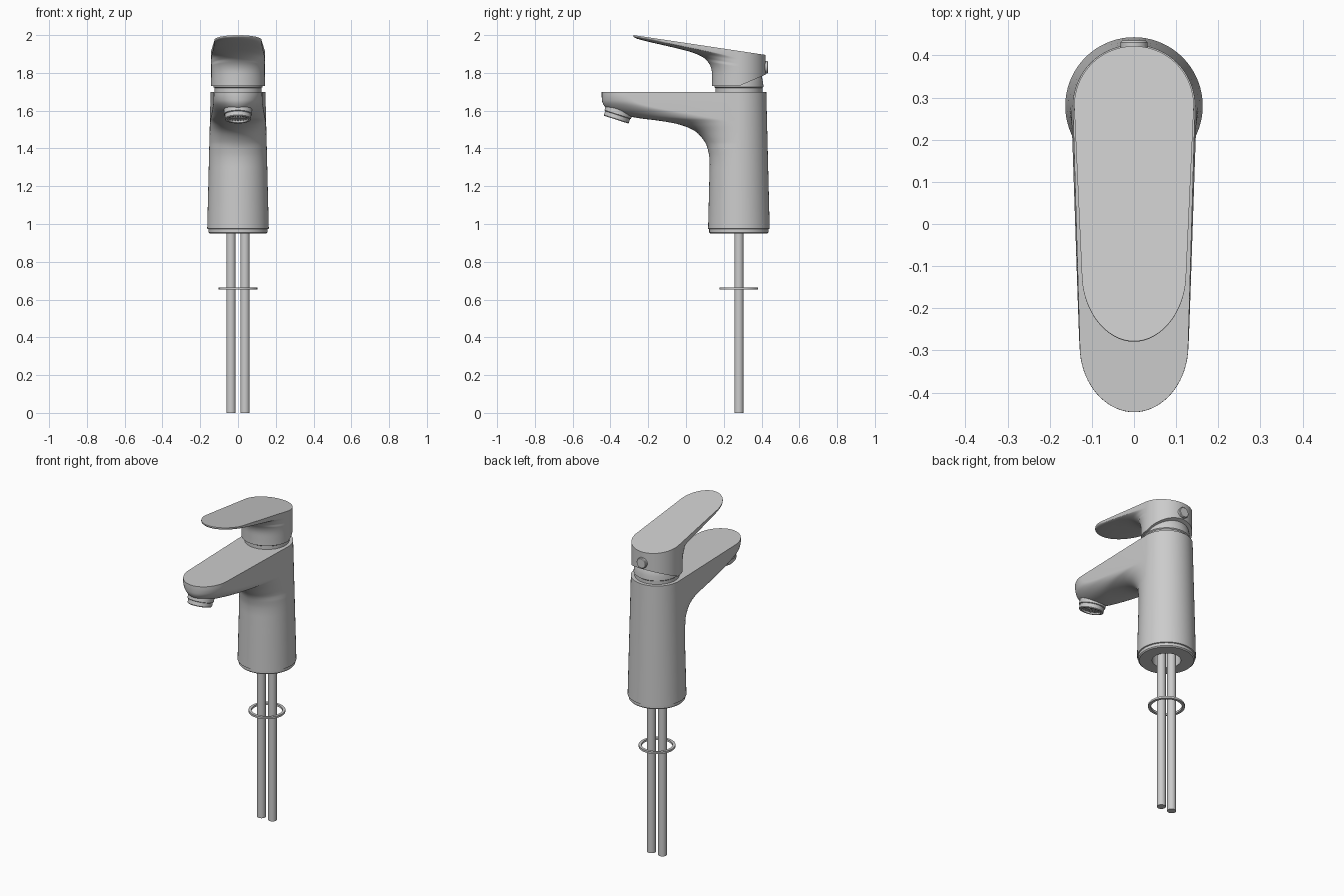
import bpy, bmesh, math
from mathutils import Matrix, Vector

if "Cube" in bpy.data.objects:
    bpy.data.objects.remove(bpy.data.objects["Cube"])

CY = 0.28  # y of the vertical axis of the tap


def finish(name, bm, angle=35):
    bmesh.ops.remove_doubles(bm, verts=bm.verts[:], dist=1e-5)
    bmesh.ops.recalc_face_normals(bm, faces=bm.faces[:])
    me = bpy.data.meshes.new(name)
    bm.to_mesh(me)
    bm.free()
    me.shade_smooth()
    me.set_sharp_from_angle(angle=math.radians(angle))
    ob = bpy.data.objects.new(name, me)
    bpy.context.collection.objects.link(ob)
    return ob


def spline(rows, sub=4):
    """Catmull-Rom through rows of equal length."""
    p = [Vector(r) for r in rows]
    out = []
    for i in range(len(p) - 1):
        a, b, c, d = p[max(i - 1, 0)], p[i], p[i + 1], p[min(i + 2, len(p) - 1)]
        for k in range(sub):
            t = k / sub
            out.append(0.5 * (2 * b + (c - a) * t + (2 * a - 5 * b + 4 * c - d) * t * t
                              + (3 * b - a - 3 * c + d) * t ** 3))
    return out + [p[-1]]


def loft(rows, radius, taper, height, half=36):
    """Stack rounded outlines; each row is (level, front y, nose length)."""
    bm = bmesh.new()
    rings = []
    for lv, front, nose in spline(rows):
        r = radius(lv)
        yc = min(front + nose, CY)
        nose = yc - front
        ring = []
        for part, (y0, ry) in enumerate(((CY, r), (yc, nose))):
            for i in range(half + 1):
                a = math.pi * (part + i / half)
                y = y0 + ry * math.sin(a)
                x = r * math.cos(a) * (1 - taper * max(0, CY - y) * (front < 0.11))
                ring.append(bm.verts.new((x, y, height(lv, y))))
        rings.append(ring)
    n = len(rings[0])
    for a, b in zip(rings, rings[1:]):
        for i in range(n):
            j = (i + 1) % n
            bm.faces.new((a[i], a[j], b[j], b[i]))
    return bm, rings


def lathe(name, profile, loc, tilt=0, steps=56, closed=False):
    """Spin an (r, z) profile about the local z axis."""
    bm = bmesh.new()
    vs = [bm.verts.new((r, 0, z)) for r, z in profile]
    es = [bm.edges.new(e) for e in zip(vs, vs[1:])]
    if closed:
        es.append(bm.edges.new((vs[-1], vs[0])))
    bmesh.ops.spin(bm, geom=vs + es, cent=(0, 0, 0), axis=(0, 0, 1),
                   angle=2 * math.pi, steps=steps)
    bm.transform(Matrix.Translation(loc) @ Matrix.Rotation(math.radians(tilt), 4, 'X'))
    return finish(name, bm)


# Body and spout in one smooth loft, flat on top
body_rows = [(0.975, 0.117, 0.163), (1.08, 0.1196, 0.1604), (1.18, 0.122, 0.158),
             (1.27, 0.1243, 0.1557), (1.33, 0.125, 0.155), (1.38, 0.119, 0.161),
             (1.434, 0.1, 0.18), (1.49, 0.05, 0.22), (1.525, -0.03, 0.28),
             (1.545, -0.13, 0.35), (1.562, -0.26, 0.4), (1.587, -0.37, 0.38),
             (1.612, -0.42, 0.28), (1.64, -0.441, 0.19), (1.67, -0.446, 0.155),
             (1.70, -0.446, 0.15)]
bm, rings = loft(body_rows, lambda z: 0.163 - 0.018 * (z - 0.975) / 0.725,
                 0.2, lambda z, y: z)
bm.faces.new(rings[-1])
finish("body_and_spout", bm)

# Base ring with the hollow underneath
lathe("base_ring", [(0, 1.05), (0.08, 1.05), (0.08, 0.95), (0.151, 0.95), (0.157, 0.956),
                    (0.157, 0.973), (0.163, 0.975)], (0, CY, 0))

# Cartridge cover between body and lever
lathe("cartridge_cover", [(0.124, 1.69), (0.124, 1.72), (0.13, 1.725), (0.128, 1.75),
                          (0.122, 1.78), (0.105, 1.81), (0, 1.82)], (0, CY, 0))

# Lever: level is the depth below the sloping top face
lever_rows = [(0, -0.278, 0.15), (0.008, -0.278, 0.155), (0.016, -0.26, 0.19),
              (0.024, -0.19, 0.26), (0.032, -0.09, 0.3), (0.043, 0.02, 0.25),
              (0.06, 0.085, 0.19), (0.085, 0.118, 0.16), (0.12, 0.135, 0.145),
              (0.17, 0.138, 0.142), (0.22, 0.138, 0.142), (0.28, 0.138, 0.142)]
bm, rings = loft(lever_rows, lambda d: 0.142, 0.32,
                 lambda d, y: 1.8953 + 0.15 * (0.42 - y) - d)
bm.faces.new(rings[0])
bmesh.ops.remove_doubles(bm, verts=bm.verts[:], dist=1e-5)
for normal in ((0, 0, -1), (0, 0.06, -0.14)):  # flat base, then raised back
    bmesh.ops.bisect_plane(bm, geom=bm.verts[:] + bm.edges[:] + bm.faces[:], dist=1e-6,
                           plane_co=(0, CY, 1.73), plane_no=normal, clear_outer=True)
    bmesh.ops.holes_fill(bm, edges=[e for e in bm.edges if e.is_boundary], sides=0)
finish("lever", bm)

# Round cap at the back of the lever
lathe("lever_screw_cap", [(0, 0.02), (0.028, 0.02), (0.032, 0.016), (0.032, -0.02)],
      (0, 0.415, 1.83), tilt=-90, steps=32)

# Tilted aerator under the spout tip
tip, tilt = (0, -0.37, 1.5525), -17.8
lathe("aerator", [(0, 0.014), (0.052, 0.014), (0.054, 0), (0.066, 0), (0.069, 0.004),
                  (0.069, 0.026), (0.074, 0.029), (0.074, 0.075)], tip, tilt)

# Aerator screen bars
bm = bmesh.new()
for i in range(-3, 4):
    o = i * 0.014
    length = 2 * math.sqrt(0.053 ** 2 - o * o)
    for m in (Matrix.Translation((o, 0, 0.011)) @ Matrix.Diagonal((0.004, length, 0.006, 1)),
              Matrix.Translation((0, o, 0.011)) @ Matrix.Diagonal((length, 0.004, 0.006, 1))):
        bmesh.ops.create_cube(bm, size=1, matrix=m)
bm.transform(Matrix.Translation(tip) @ Matrix.Rotation(math.radians(tilt), 4, 'X'))
finish("aerator_screen", bm)

# Supply hoses and the loose fixing washer
for side, x in (("left", -0.037), ("right", 0.037)):
    lathe("supply_hose_" + side, [(0, 0), (0.0245, 0), (0.0245, 1.05), (0, 1.05)],
          (x, CY, 0), steps=32)
lathe("fixing_washer", [(0.086, 0.652), (0.102, 0.652), (0.102, 0.664), (0.086, 0.664)],
      (0, CY, 0), closed=True)
